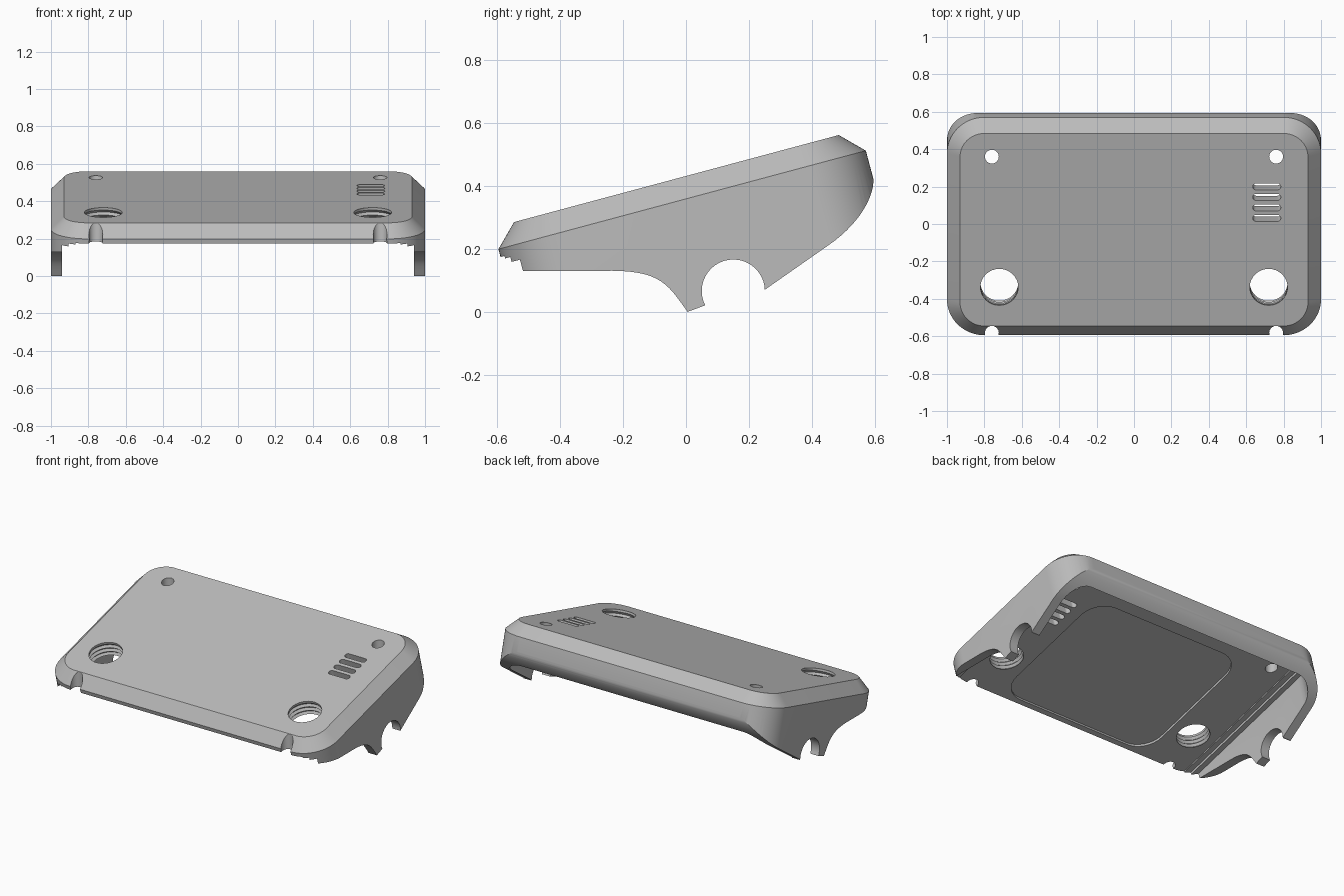
import bpy, bmesh
from math import sin, cos, pi, radians
from mathutils import Matrix, Vector
from mathutils.geometry import interpolate_bezier

cube = bpy.data.objects.get("Cube")
if cube:
    bpy.data.objects.remove(cube, do_unlink=True)

TILT = Matrix.Rotation(radians(15), 4, 'X')
UPRIGHT = Matrix.Identity(4)

grey = bpy.data.materials.new("mid grey")
grey.use_nodes = True
GREY = (0.5, 0.5, 0.5, 1)
grey.diffuse_color = GREY
grey.node_tree.nodes["Principled BSDF"].inputs["Base Color"].default_value = GREY


def outline(cx, cy, hx, hy, r, seg):
    """Rounded rectangle, or a circle or slot when r fills the half size."""
    pts = []
    for k, (sx, sy) in enumerate([(1, 1), (-1, 1), (-1, -1), (1, -1)]):
        for i in range(seg + 1):
            a = (k + i / seg) * pi / 2
            p = Vector((cx + sx * (hx - r) + r * cos(a), cy + sy * (hy - r) + r * sin(a)))
            if not pts or (p - pts[-1]).length > 1e-5:
                pts.append(p)
    if (pts[0] - pts[-1]).length < 1e-5:
        pts.pop()
    return pts


def loft(name, rings, matrix):
    """Closed solid through a list of equal-length point rings."""
    bm = bmesh.new()
    loops = [[bm.verts.new(matrix @ Vector(p)) for p in ring] for ring in rings]
    n = len(loops[0])
    for a, b in zip(loops, loops[1:]):
        for i in range(n):
            j = (i + 1) % n
            bm.faces.new((a[i], a[j], b[j], b[i]))
    bm.faces.new(loops[0][::-1])
    bm.faces.new(loops[-1])
    bmesh.ops.recalc_face_normals(bm, faces=bm.faces)
    mesh = bpy.data.meshes.new(name)
    bm.to_mesh(mesh)
    bm.free()
    mesh.materials.append(grey)
    ob = bpy.data.objects.new(name, mesh)
    bpy.context.collection.objects.link(ob)
    return ob


def prism(name, cx, cy, hx, hy, r, levels, matrix=TILT, seg=8):
    """Rounded prism; levels are (height, inset) pairs."""
    return loft(name, [[(p.x, p.y, w) for p in
                        outline(cx, cy, hx - d, hy - d, r - d, seg)]
                       for w, d in levels], matrix)


def combine(target, tool, operation='DIFFERENCE'):
    tool.hide_render = True
    mod = target.modifiers.new("cut", 'BOOLEAN')
    mod.operation, mod.solver, mod.object = operation, 'EXACT', tool
    bpy.context.view_layer.objects.active = target
    bpy.ops.object.modifier_apply(modifier=mod.name)
    bpy.data.objects.remove(tool, do_unlink=True)


# Chamfered outer block, tilted
shell = prism("cover_shell", 0, 0.08, 1, 0.603, 0.2,
              [(-0.4, 0), (0.346, 0), (0.416, 0.07)], seg=16)


# Side profile: front skirt, feet with round notch, curved back
def curve(*pts):
    return [(p.x, p.y) for p in interpolate_bezier(*[Vector(p) for p in pts], 16)]


side = [(-0.8, 0.9), (-0.8, 0.13)]
side += curve((-0.27, 0.13), (-0.08, 0.135), (-0.06, 0.09), (0.005, 0))
side += [(0.15 + 0.1 * cos(radians(a)), 0.066 + 0.1 * sin(radians(a)))
         for a in range(207, -1, -9)]
side += [(0.25, 0.07)]
side += curve((0.45, 0.21), (0.56, 0.285), (0.602, 0.38), (0.593, 0.43))
side += [(0.8, 0.6), (0.8, 0.9)]
envelope = loft("side_profile", [[(x, y, z) for y, z in side] for x in (-1.2, 1.2)], UPRIGHT)
combine(shell, envelope, 'INTERSECT')

# Cavity open at the front, with stepped ledges along both sides
for half, back, top, r in [(0.94, 0.62, 0.296, 0.14), (0.905, 0.618, 0.312, 0.11),
                           (0.87, 0.616, 0.32, 0.08)]:
    combine(shell, prism("cavity", 0, (back - 1) / 2, half, (back + 1) / 2, r,
                         [(-0.6, 0), (top, 0)]))

# Shallow recess under the top plate
combine(shell, prism("recess", 0, -0.035, 0.56, 0.455, 0.15, [(0.2, 0), (0.335, 0)]))

# Ridged large holes, small holes and front edge notches on both sides
ridges = [(0.2, 0)] + [(0.32 + i * 0.0137, -0.012 * (i % 2)) for i in range(7)] + [(0.5, 0)]
for s in (-1, 1):
    combine(shell, prism("large_hole", s * 0.72, -0.238, 0.101, 0.101, 0.101, ridges))
    for y in (0.36, -0.582):
        combine(shell, prism("small_hole", s * 0.76, y, 0.037, 0.037, 0.037,
                             [(0.1 if y < 0 else 0.35, 0), (0.8, 0)], UPRIGHT))

# Row of vent slots on the left side
for i in range(4):
    combine(shell, prism("vent_slot", 0.71, 0.144 + i * 0.058, 0.075, 0.018, 0.018,
                         [(0.2, 0), (0.5, 0)]))

bpy.ops.object.select_all(action='DESELECT')
shell.select_set(True)
bpy.context.view_layer.objects.active = shell
bpy.ops.object.shade_smooth_by_angle(angle=radians(25))
